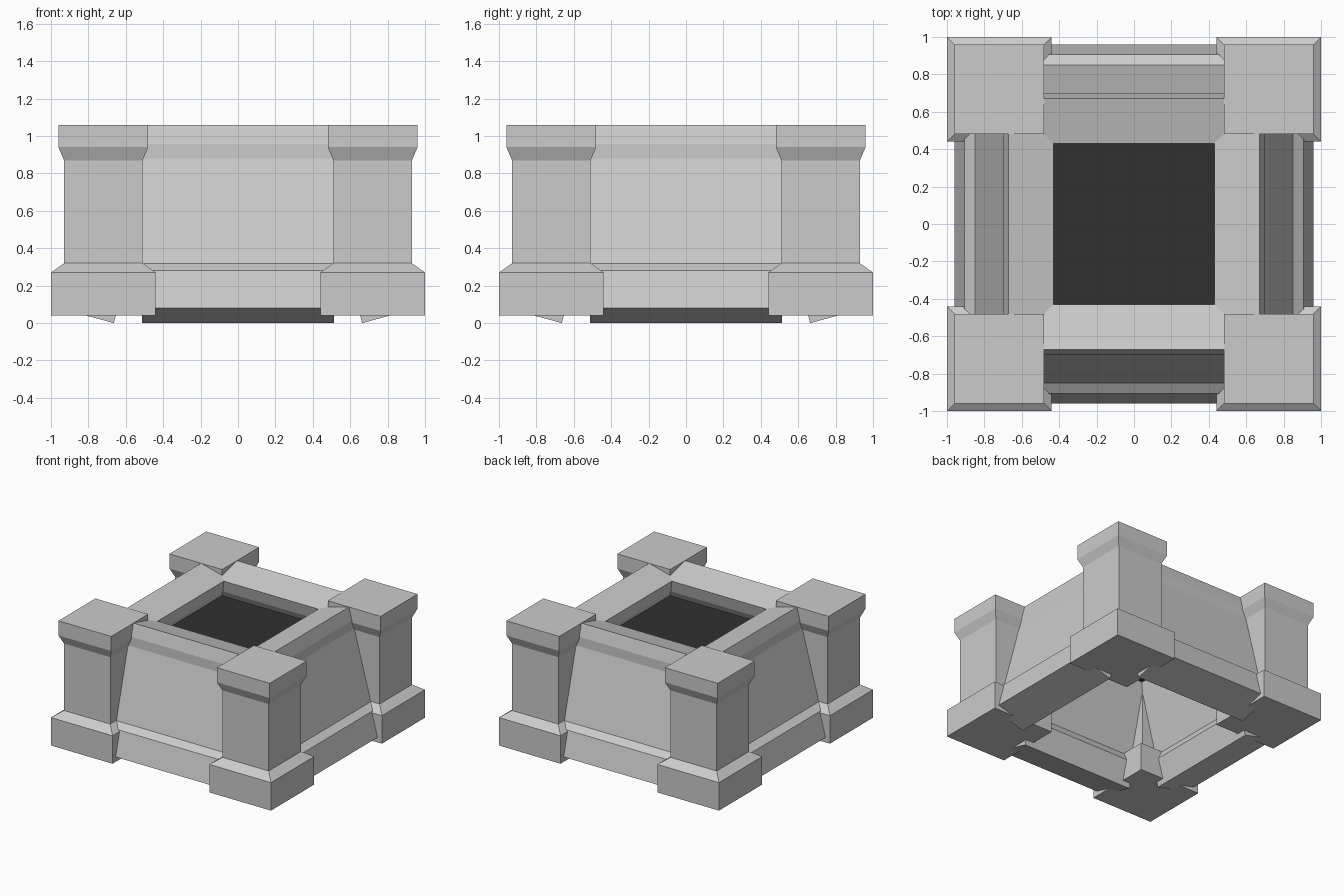
import bpy, bmesh
from mathutils import Matrix
from math import pi

if "Cube" in bpy.data.objects:
    bpy.data.objects.remove(bpy.data.objects["Cube"])


def finish(name, bm):
    bmesh.ops.recalc_face_normals(bm, faces=bm.faces)
    me = bpy.data.meshes.new(name)
    bm.to_mesh(me)
    bm.free()
    ob = bpy.data.objects.new(name, me)
    bpy.context.collection.objects.link(ob)
    return ob


def bridge(bm, rings):
    # joins consecutive closed rings and caps both ends
    for a, b in zip(rings, rings[1:]):
        n = len(a)
        for i in range(n):
            bm.faces.new((a[i], a[(i + 1) % n], b[(i + 1) % n], b[i]))
    bm.faces.new(rings[0])
    bm.faces.new(rings[-1])


# Corner towers: square sections (half width, height)
TOWER = [(.28, .04), (.28, .27), (.21, .32), (.21, .87), (.24, .94), (.24, 1.06)]


def tower(name, cx, cy):
    bm = bmesh.new()
    rings = [[bm.verts.new((cx + sx * h, cy + sy * h, z))
              for sx, sy in ((-1, -1), (1, -1), (1, 1), (-1, 1))]
             for h, z in TOWER]
    bridge(bm, rings)
    finish(name, bm)


for y_name, sy in (("front", -1), ("back", 1)):
    for x_name, sx in (("left", -1), ("right", 1)):
        tower(f"{y_name}_{x_name}_tower", sx * .72, sy * .72)

# Leaning walls: tilted cross-section (y, z), swept between the towers
WALL = [(-.96, .08), (-.907, .28), (-.85, .318), (-.70, .88), (-.70, .957),
        (-.672, 1.06), (-.43, .997), (-.457, .895), (-.494, .83),
        (-.64, .265), (-.61, .2), (-.664, 0)]


def wall(name, turns):
    bm = bmesh.new()
    rings = [[bm.verts.new((x, y, z)) for y, z in WALL] for x in (-.512, .512)]
    bridge(bm, rings)
    bm.transform(Matrix.Rotation(turns * pi / 2, 4, 'Z'))
    finish(name, bm)


for i, side in enumerate(("front", "right", "back", "left")):
    wall(f"{side}_wall", i)

# Dark panel sunk inside the opening
bm = bmesh.new()
bmesh.ops.create_grid(bm, x_segments=1, y_segments=1, size=.49)
bm.transform(Matrix.Translation((0, 0, .84)))
panel = finish("sunken_panel", bm)
mat = bpy.data.materials.new("dark")
mat.diffuse_color = (.03, .03, .03, 1)
mat.use_nodes = True
mat.node_tree.nodes["Principled BSDF"].inputs["Base Color"].default_value = mat.diffuse_color
panel.data.materials.append(mat)
